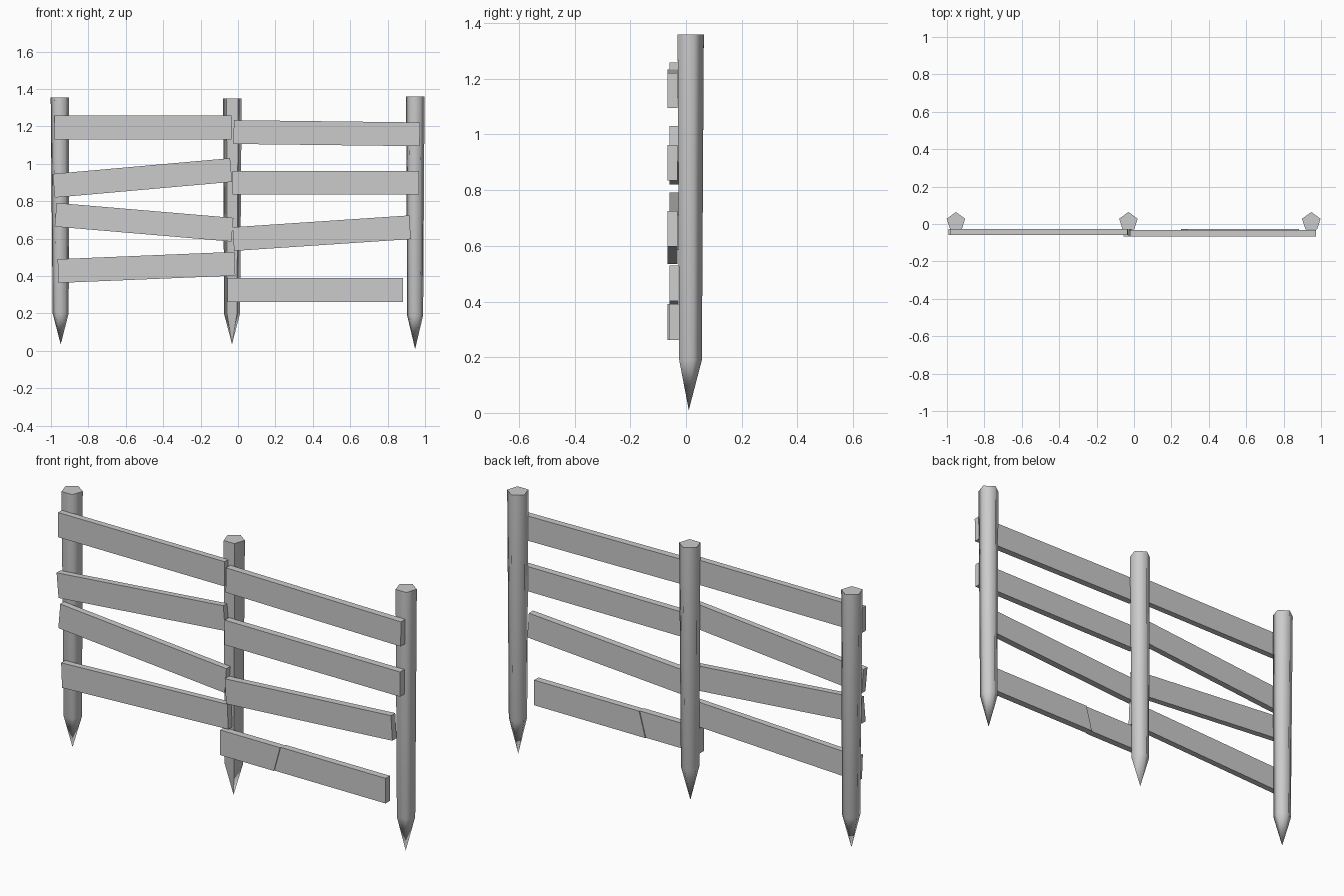
import bpy, bmesh, math
from mathutils import Vector

if "Cube" in bpy.data.objects:
    bpy.data.objects.remove(bpy.data.objects["Cube"])

wood = bpy.data.materials.new("grey wood")
wood.diffuse_color = (0.6, 0.6, 0.6, 1)
wood.use_nodes = True
wood.node_tree.nodes["Principled BSDF"].inputs["Base Color"].default_value = wood.diffuse_color


def finish(name, bm):
    bmesh.ops.recalc_face_normals(bm, faces=bm.faces[:])
    mesh = bpy.data.meshes.new(name)
    bm.to_mesh(mesh)
    bm.free()
    mesh.materials.append(wood)
    ob = bpy.data.objects.new(name, mesh)
    bpy.context.collection.objects.link(ob)
    return ob


# Five-sided stakes with a flat side to the front and a pointed foot
def post(name, x, x_foot, top, shoulder, tip, flat_front=False):
    bm = bmesh.new()
    rings = []
    for cx, z, r in ((x, top, 0.052), (x_foot, shoulder, 0.045)):
        rings.append([bm.verts.new((cx + r * math.cos(a), 0.012 + r * math.sin(a), z))
                      for a in (math.pi / 2 + i * math.tau / 5 for i in range(5))])
    point = bm.verts.new((x_foot, 0.01, tip))
    cap = bm.faces.new(rings[0])
    for i in range(5):
        j = (i + 1) % 5
        side = bm.faces.new((rings[0][i], rings[0][j], rings[1][j], rings[1][i]))
        cone = bm.faces.new((rings[1][i], rings[1][j], point))
        side.smooth = cone.smooth = True
    for e in cap.edges:
        e.smooth = False
    # The middle stake keeps crisp edges around its front side
    if flat_front:
        for e in bm.edges:
            mid = (e.verts[0].co + e.verts[1].co) / 2
            if mid.y < 0 and abs(e.verts[0].co.z - e.verts[1].co.z) > 0.05:
                e.smooth = False
    finish(name, bm)


post("left_post", -0.952, -0.948, 1.355, 0.20, 0.035)
post("middle_post", -0.03, -0.032, 1.35, 0.20, 0.035, True)
post("right_post", 0.948, 0.947, 1.36, 0.19, 0.01)


# Boards: front outline extruded from y0 to y1
def board(name, outline, y0, y1):
    bm = bmesh.new()
    front = bm.faces.new([bm.verts.new((x, y0, z)) for x, z in outline])
    ext = bmesh.ops.extrude_face_region(bm, geom=[front])
    verts = [g for g in ext["geom"] if isinstance(g, bmesh.types.BMVert)]
    bmesh.ops.translate(bm, verts=verts, vec=(0, y1 - y0, 0))
    if not front.is_valid or len(bm.faces) < 6:
        bm.faces.new([v for v in bm.verts if v not in verts])
    finish(name, bm)


# Straight plank between two centre points
def plank(name, a, b, y0, y1, height=0.127):
    a, b = Vector(a), Vector(b)
    d = (b - a).normalized()
    n = Vector((-d.y, d.x)) * height / 2
    board(name, [a - n, b - n, b + n, a + n], y0, y1)


left = [((-0.982, 1.195), (-0.035, 1.195)), ((-0.985, 0.883), (-0.037, 0.967)),
        ((-0.975, 0.728), (-0.03, 0.648)), ((-0.962, 0.427), (-0.017, 0.466))]
right = [((-0.023, 1.17), (0.972, 1.158)), ((-0.03, 0.899), (0.968, 0.899)),
         ((-0.025, 0.598), (0.92, 0.661))]
for i, (a, b) in enumerate(left):
    plank(f"left_plank_{i + 1}", a, b, -0.059, -0.027)
for i, (a, b) in enumerate(right):
    plank(f"right_plank_{i + 1}", a, b, -0.066, -0.031)

# Snapped bottom plank: the outer piece sits slightly further back
board("broken_plank_inner", [(-0.055, 0.262), (0.25, 0.262), (0.285, 0.391), (-0.055, 0.391)], -0.066, -0.031)
board("broken_plank_outer", [(0.25, 0.262), (0.882, 0.262), (0.882, 0.391), (0.285, 0.391)], -0.061, -0.026)
